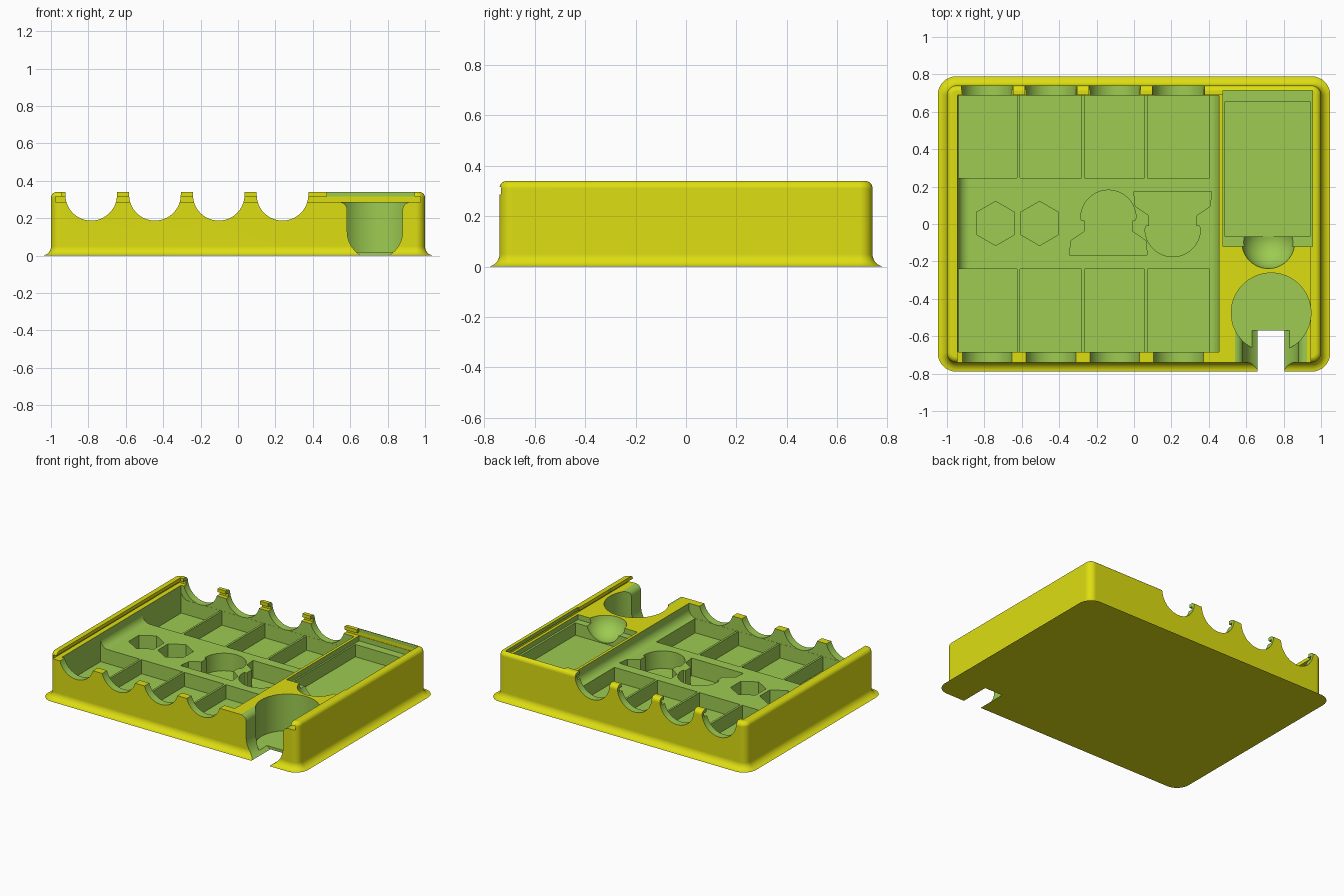
import bpy, bmesh, math
from mathutils import Matrix

cube = bpy.data.objects.get("Cube")
if cube:
    bpy.data.objects.remove(cube, do_unlink=True)


def material(name, rgb):
    mat = bpy.data.materials.new(name)
    mat.use_nodes = True
    mat.diffuse_color = (*rgb, 1)
    mat.node_tree.nodes["Principled BSDF"].inputs["Base Color"].default_value = (*rgb, 1)
    return mat


MATS = [material("yellow_shell", (0.73, 0.73, 0.006)),
        material("green_cutouts", (0.337, 0.597, 0.083))]
YELLOW, GREEN = 0, 1


def make_object(name, bm, color):
    bmesh.ops.recalc_face_normals(bm, faces=bm.faces)
    for f in bm.faces:
        f.material_index = color
    mesh = bpy.data.meshes.new(name)
    bm.to_mesh(mesh)
    bm.free()
    for m in MATS:
        mesh.materials.append(m)
    obj = bpy.data.objects.new(name, mesh)
    bpy.context.collection.objects.link(obj)
    return obj


def arc(cx, cy, r, start, end, n=16):
    angles = [math.radians(start + (end - start) * i / n) for i in range(n + 1)]
    return [(cx + r * math.cos(a), cy + r * math.sin(a)) for a in angles]


def rect(x0, x1, y0, y1):
    return [(x0, y0), (x1, y0), (x1, y1), (x0, y1)]


def prism(outline, lo, hi, axis="z"):
    """Extrude an outline along z (outline in x, y) or y (outline in x, z)."""
    bm = bmesh.new()
    place = (lambda u, v, w: (u, v, w)) if axis == "z" else (lambda u, v, w: (u, w, v))
    ends = [[bm.verts.new(place(u, v, w)) for u, v in outline] for w in (lo, hi)]
    for ring in ends:
        bm.faces.new(ring)
    n = len(outline)
    for i in range(n):
        j = (i + 1) % n
        bm.faces.new((ends[0][i], ends[0][j], ends[1][j], ends[1][i]))
    return bm


def cut(bm, color=GREEN):
    """Subtract a shape from the tray; its walls keep the cutter's colour."""
    cutter = make_object("cutter", bm, color)
    cutter.hide_render = True
    mod = tray.modifiers.new("cut", "BOOLEAN")
    mod.operation = "DIFFERENCE"
    mod.solver = "EXACT"
    mod.object = cutter
    bpy.ops.object.modifier_apply(modifier=mod.name)
    mesh = cutter.data
    bpy.data.objects.remove(cutter, do_unlink=True)
    bpy.data.meshes.remove(mesh)


# Rounded outer block
TOP, HIGH = 0.34, 0.6
bm = prism(rect(-1, 1, -0.74, 0.74), 0, TOP)


def bevel(test, width):
    edges = [e for e in bm.edges if test(*[v.co.z for v in e.verts])]
    bmesh.ops.bevel(bm, geom=edges, offset=width, segments=8, profile=0.5, affect="EDGES")


bevel(lambda a, b: abs(a - b) > 0.1, 0.05)
bevel(lambda a, b: min(a, b) > TOP - 0.001, 0.03)
bevel(lambda a, b: max(a, b) < 0.001, 0.049)
tray = make_object("storage_tray", bm, YELLOW)
bpy.context.view_layer.objects.active = tray
tray.select_set(True)

# Sliding lid opening and its groove, open at the front
LEDGE = 0.287
cut(prism(rect(-0.945, 0.945, -1, 0.69), LEDGE, HIGH), YELLOW)
cut(prism(rect(-0.975, 0.975, -1, 0.718), LEDGE, 0.315), YELLOW)

# Main compartment with rounded lower side corners
FLOOR, r = 0.188, 0.06
cut(prism([(-0.94, HIGH)] + arc(-0.94 + r, FLOOR + r, r, 180, 270)
          + arc(0.455 - r, FLOOR + r, r, 270, 360) + [(0.455, HIGH)], -0.685, 0.688, "y"))

# Two rows of four deep pockets
for x0, x1 in ((-0.939, -0.625), (-0.61, -0.28), (-0.265, 0.057), (0.072, 0.405)):
    for y0, y1 in ((-0.684, -0.24), (0.245, 0.687)):
        cut(prism(rect(x0, x1, y0, y1), 0.085, 0.25))

# Round scallops through the front and back walls
for i in range(4):
    cx = -0.785 + 0.341 * i
    outline = arc(cx, 0.325, 0.138, 180, 360, 32) + [(cx + 0.138, HIGH), (cx - 0.138, HIGH)]
    for y0, y1 in ((-1, -0.6), (0.6, 1)):
        cut(prism(outline, y0, y1, "y"))

# Hexagonal holes
for cx in (-0.74, -0.505):
    cut(prism(arc(cx, 0.003, 0.118, 30, 330, 5), 0.06, 0.25))

# Pair of domed sockets, one turned half around
half = [(0.208, -0.17), (0.2, -0.092), (0.128, -0.043), (0.128, 0.015), (0.143, 0.015)]
socket = half + arc(0, 0.03, 0.148, 0, 180, 32) + [(-x, y) for x, y in reversed(half)]
for s in (1, -1):
    cut(prism([(0.035 + s * (x - 0.172), 0.003 + s * y) for x, y in socket], 0.06, 0.25))

# Stepped rectangular recess with a finger scoop
cut(prism(rect(0.475, 0.955, -0.12, 0.715), 0.25, HIGH))
cut(prism(rect(0.487, 0.94, -0.068, 0.655), 0.16, 0.4))
bm = bmesh.new()
bmesh.ops.create_uvsphere(bm, u_segments=40, v_segments=24, radius=0.143,
                          matrix=Matrix.Translation((0.718, -0.097, 0.305)))
cut(bm)

# Round well and the flared slot that opens it to the front
cut(prism(arc(0.733, -0.475, 0.213, 0, 354, 59), 0.02, HIGH))
slot = ([(0.54, HIGH)] + arc(0.54, 0.243, 0.044, 90, 0, 8)
        + arc(0.732, 0.129, 0.148, 180, 360, 32)
        + arc(0.924, 0.243, 0.044, 180, 90, 8) + [(0.924, HIGH)])
cut(prism(slot, -1, -0.57, "y"))

# Smooth rounded areas, keep cut edges crisp
bpy.ops.object.shade_smooth_by_angle(angle=math.radians(30))
weighted = tray.modifiers.new("flat_faces", "WEIGHTED_NORMAL")
weighted.keep_sharp = True
